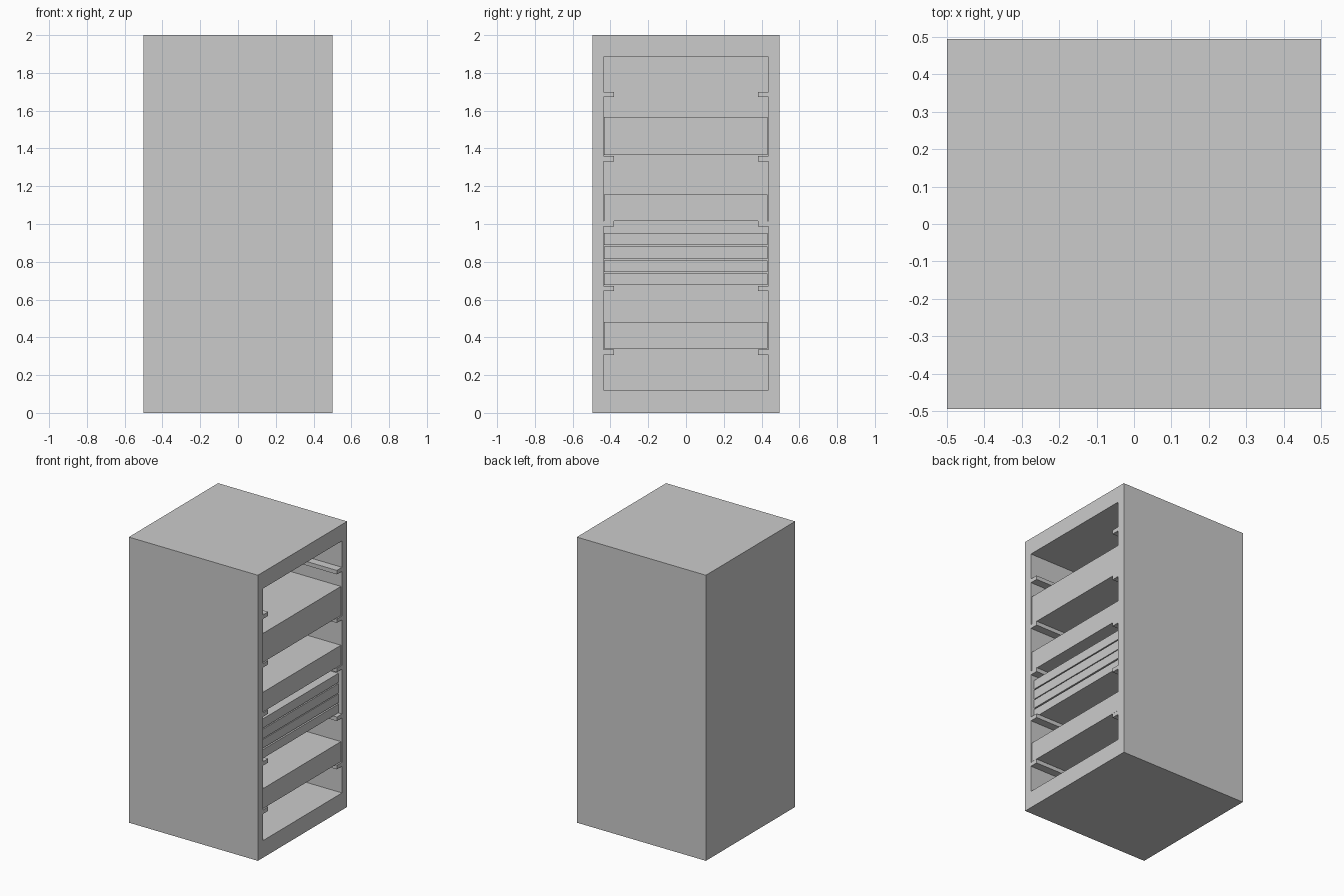
import bpy, bmesh

if "Cube" in bpy.data.objects:
    bpy.data.objects.remove(bpy.data.objects["Cube"])

def finish(name, bm):
    bmesh.ops.recalc_face_normals(bm, faces=bm.faces)
    me = bpy.data.meshes.new(name)
    bm.to_mesh(me)
    bm.free()
    ob = bpy.data.objects.new(name, me)
    bpy.context.collection.objects.link(ob)
    return ob

def cube(lo, hi):
    bm = bmesh.new()
    bmesh.ops.create_cube(bm, size=1)
    for v in bm.verts:
        for i in range(3):
            v.co[i] = hi[i] if v.co[i] > 0 else lo[i]
    return bm

def box(name, lo, hi):
    return finish(name, cube(lo, hi))

W, D, H = 0.5, 0.494, 2.0        # half width, half depth, height
IN_Y, Z0, Z1 = 0.437, 0.12, 1.885  # cavity
BACK = -0.44                     # inner face of the back wall

# Cabinet: solid block with a pocket sunk into the +x face
bm = cube((-W, -D, 0), (W, D, H))
bm.normal_update()
front = max(bm.faces, key=lambda f: f.calc_center_median().x)
bmesh.ops.inset_region(bm, faces=[front], thickness=0.05)
for v in front.verts:
    v.co.y = IN_Y if v.co.y > 0 else -IN_Y
    v.co.z = Z1 if v.co.z > 1 else Z0
ext = bmesh.ops.extrude_discrete_faces(bm, faces=[front])
for v in ext["faces"][0].verts:
    v.co.x = BACK
finish("cabinet", bm)

# Pairs of support rails along both inner side walls
for i, top in enumerate((0.335, 0.673, 1.015, 1.36, 1.70)):
    for side, y0, y1 in (("left", -IN_Y, -0.38), ("right", 0.38, IN_Y)):
        box(f"rail_{side}_{i + 1}", (BACK, y0, top - 0.028), (W, y1, top))

# Large units resting on the rails
for i, (z0, z1) in enumerate(((0.34, 0.48), (1.017, 1.155), (1.364, 1.567))):
    box(f"rack_unit_{i + 1}", (BACK + 0.01, -0.434, z0), (0.495, 0.432, z1))

# Stack of four thin units, set slightly back
for i, (z0, z1) in enumerate(((0.676, 0.737), (0.747, 0.808),
                              (0.814, 0.88), (0.888, 0.953))):
    box(f"slim_unit_{i + 1}", (BACK + 0.01, -0.434, z0), (0.475, 0.432, z1))
